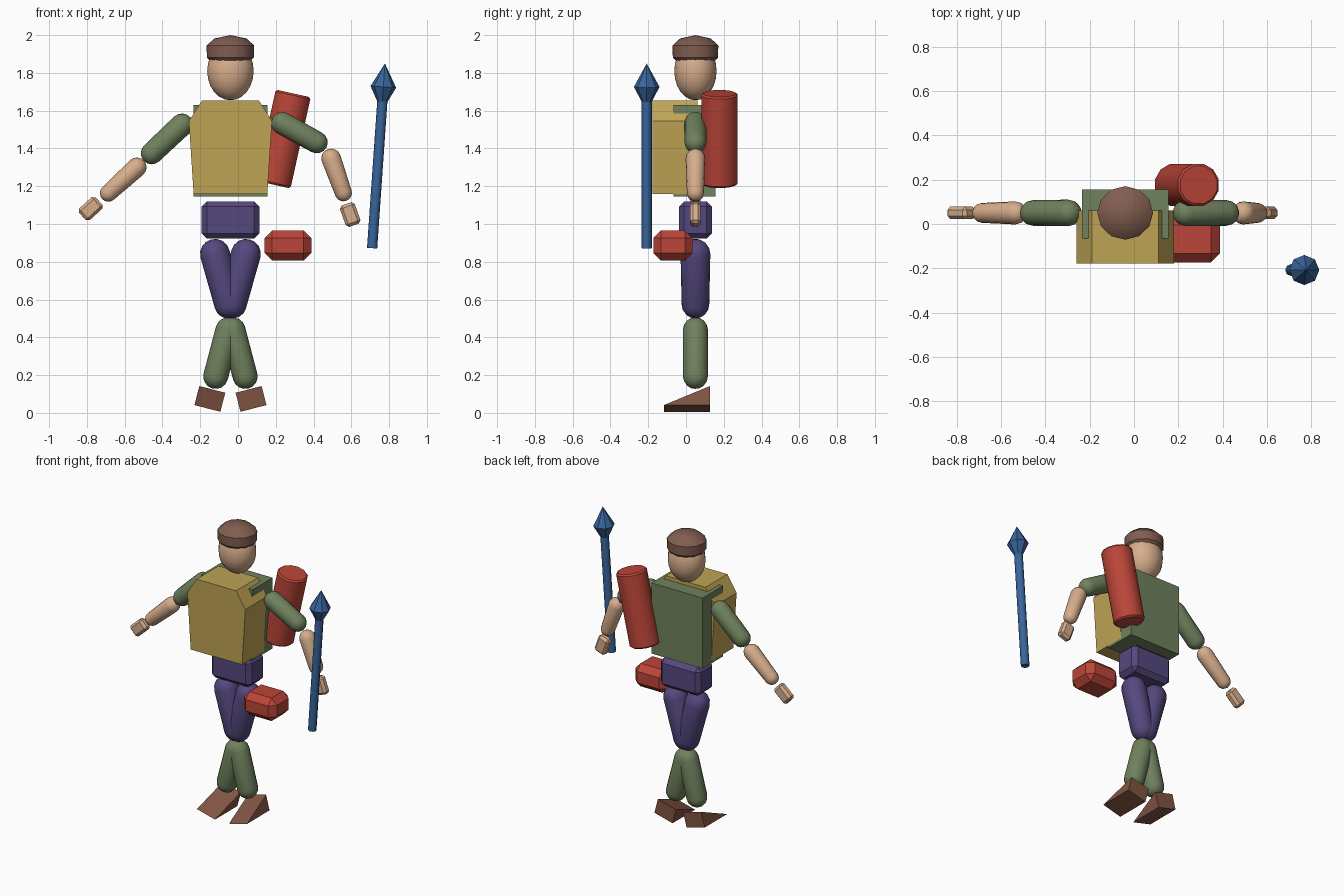
import bpy, bmesh
from math import sin, cos, pi, radians
from mathutils import Vector, Matrix

if "Cube" in bpy.data.objects:
    bpy.data.objects.remove(bpy.data.objects["Cube"])

COLORS = {
    "skin": (0.68, 0.42, 0.26), "hair": (0.22, 0.11, 0.08), "green": (0.16, 0.22, 0.11),
    "yellow": (0.52, 0.37, 0.09), "purple": (0.09, 0.065, 0.21), "red": (0.5, 0.06, 0.04),
    "blue": (0.04, 0.13, 0.33), "brown": (0.22, 0.09, 0.055)}
MATS = {}
for key, rgb in COLORS.items():
    MATS[key] = bpy.data.materials.new(key)
    MATS[key].diffuse_color = (*rgb, 1)

CX, CY = -0.04, 0.05   # body axis


def finish(name, bm, color, matrix=None, smooth=None):
    bmesh.ops.recalc_face_normals(bm, faces=bm.faces[:])
    mesh = bpy.data.meshes.new(name)
    bm.to_mesh(mesh)
    bm.free()
    if matrix:
        mesh.transform(matrix)
    mesh.materials.append(MATS[color])
    ob = bpy.data.objects.new(name, mesh)
    bpy.context.collection.objects.link(ob)
    if smooth:
        bpy.ops.object.select_all(action='DESELECT')
        ob.select_set(True)
        bpy.context.view_layer.objects.active = ob
        bpy.ops.object.shade_smooth_by_angle(angle=radians(smooth))
    return ob


def along(a, b):
    """Matrix placing local z on the line from a to b, local y staying on y."""
    a, b = Vector(a), Vector(b)
    z = (b - a).normalized()
    x = Vector((0, 1, 0)).cross(z).normalized()
    y = z.cross(x)
    rot = Matrix((x, y, z)).transposed().to_4x4()
    return Matrix.Translation(a) @ rot


def lathe(name, profile, sides, color, matrix, smooth=40, turn=0.0):
    bm = bmesh.new()
    rings = []
    for r, z in profile:
        if r < 1e-5:
            rings.append([bm.verts.new((0, 0, z))] * sides)
        else:
            rings.append([bm.verts.new((r * cos(2 * pi * (i + turn) / sides),
                                        r * sin(2 * pi * (i + turn) / sides), z)) for i in range(sides)])
    for lo, hi in zip(rings, rings[1:]):
        for i in range(sides):
            j = (i + 1) % sides
            bm.faces.new(list(dict.fromkeys((lo[i], lo[j], hi[j], hi[i]))))
    for ring, (r, z) in ((rings[0], profile[0]), (rings[-1], profile[-1])):
        if r > 1e-5:
            bm.faces.new(ring)
    return finish(name, bm, color, matrix, smooth)


def capsule(name, a, b, ra, rb, color, steps=4):
    """Rounded limb between sphere centres a and b."""
    length = (Vector(b) - Vector(a)).length
    angles = [pi / 2 * i / steps for i in range(steps + 1)]
    prof = [(ra * sin(t), -ra * cos(t)) for t in angles]
    prof += [(rb * cos(t), length + rb * sin(t)) for t in angles]
    return lathe(name, prof, 16, color, along(a, b), 50)


def box(name, size, color, matrix, bevel=0.0):
    bm = bmesh.new()
    bmesh.ops.create_cube(bm, size=1, matrix=Matrix.Diagonal((*size, 1)))
    if bevel:
        bmesh.ops.bevel(bm, geom=bm.edges[:], offset=bevel, segments=1, affect='EDGES')
    return finish(name, bm, color, matrix)


def prism(name, points, depth, color, matrix):
    """Extrude a local xz outline along y from depth[0] to depth[1]."""
    bm = bmesh.new()
    face = bm.faces.new([bm.verts.new((x, depth[0], z)) for x, z in points])
    ext = bmesh.ops.extrude_face_region(bm, geom=[face])
    bmesh.ops.translate(bm, vec=(0, depth[1] - depth[0], 0),
                        verts=[v for v in ext["geom"] if isinstance(v, bmesh.types.BMVert)])
    # the source face is kept as the front cap
    if not face.is_valid or len(bm.faces) < len(points) + 2:
        bmesh.ops.holes_fill(bm, edges=bm.edges[:])
    return finish(name, bm, color, matrix)


T = Matrix.Translation

# head and cap of hair
bm = bmesh.new()
bmesh.ops.create_uvsphere(bm, u_segments=16, v_segments=12, radius=1,
                          matrix=T((CX, CY, 1.81)) @ Matrix.Diagonal((0.123, 0.112, 0.155, 1)))
finish("head", bm, "skin", smooth=40)
lathe("hair", [(0.108, 1.865), (0.125, 1.882), (0.126, 1.945), (0.085, 1.982), (0, 2.0)],
      12, "hair", T((CX, CY, 0)) @ Matrix.Diagonal((1, 0.96, 1, 1)), 40)

# torso, chest pack, hips
box("torso", (0.39, 0.22, 0.485), "green", T((CX, 0.045, 1.3875)))
half = [(0.195, 1.16), (0.22, 1.545), (0.15, 1.655)]
prism("chest_pack", half + [(-x, z) for x, z in reversed(half)], (-0.178, 0.06), "yellow", T((CX, 0, 0)))
box("hips", (0.305, 0.175, 0.197), "purple", T((CX, CY, 1.021)), 0.028)

# arms: shoulder, elbow, forearm start, wrist, hand centre (x, z)
ARMS = {
    "left": ((0.235, 1.533), (0.417, 1.432), (0.493, 1.347), (0.558, 1.165), (0.594, 1.05)),
    "right": ((-0.297, 1.525), (-0.457, 1.374), (-0.536, 1.30), (-0.686, 1.163), (-0.780, 1.081))}
for side, pts in ARMS.items():
    sh, el, fo, wr, ha = [Vector((x, CY, z)) for x, z in pts]
    capsule(side + "_upper_arm", sh, el, 0.06, 0.058, "green")
    capsule(side + "_forearm", fo, wr, 0.052, 0.045, "skin")
    box(side + "_hand", (0.083, 0.056, 0.12), "skin", T(ha) @ along(fo, wr).to_3x3().to_4x4(), 0.015)

# legs and wedge feet
for side, s in (("left", 1), ("right", -1)):
    capsule(side + "_thigh", (CX + s * 0.012, CY, 0.573), (CX + s * 0.082, CY, 0.842), 0.073, 0.079, "purple")
    capsule(side + "_shin", (CX + s * 0.078, CY, 0.193), (CX + s * 0.013, CY, 0.44), 0.066, 0.066, "green")
    tilt = T((CX + s * 0.109, 0, 0.074)) @ Matrix.Rotation(radians(-14.5 * s), 4, 'Y')
    # the wedge outline lies along y, so turn the prism a quarter about z
    prism(side + "_foot", [(-0.117, -0.052), (0.127, -0.052), (0.127, 0.052)], (-0.071, 0.071),
          "brown", tilt @ Matrix.Rotation(pi / 2, 4, 'Z'))

# bed roll on the back and hip pouch
axis = Vector((sin(radians(12.5)), 0, cos(radians(12.5))))
mid = Vector((0.239, 0.177, 1.45))
lathe("bed_roll", [(0.088, 0), (0.098, 0.01), (0.098, 0.484), (0.088, 0.494)], 12, "red",
      along(mid - axis * 0.247, mid + axis * 0.247), 40, 0.5)
box("pouch", (0.248, 0.208, 0.158), "red", T((0.264, -0.069, 0.886)), 0.04)

# spear
pole = along((0.71, -0.208, 0.872), (0.778, -0.208, 1.85))
lathe("spear_shaft", [(0.027, 0), (0.027, 0.79)], 8, "blue", pole, 50)
lathe("spear_tip", [(0.024, 0.772), (0.068, 0.856), (0, 0.98)], 8, "blue", pole, 20)

for m in bpy.data.materials:
    if m.users and not m.is_grease_pencil:
        m.use_nodes = True
        m.node_tree.nodes["Principled BSDF"].inputs["Base Color"].default_value = m.diffuse_color
